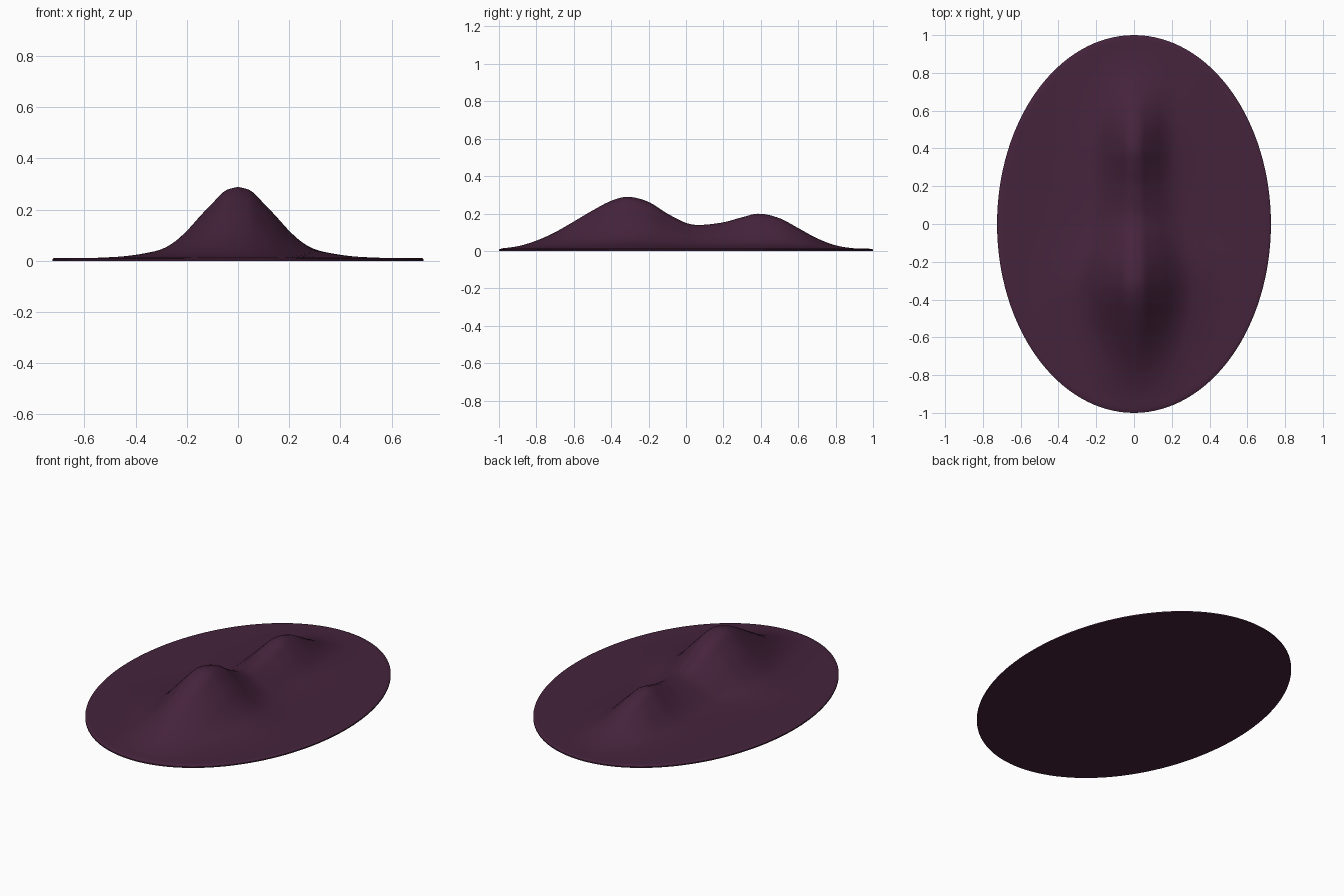
import bpy, bmesh, math

if "Cube" in bpy.data.objects:
    bpy.data.objects.remove(bpy.data.objects["Cube"])

A, B, RIM = 0.725, 1.0, 0.012
SEG, RINGS = 128, 56


def curve(pts, x):
    """Smooth interpolation through (x, value) points."""
    if x <= pts[0][0]:
        return pts[0][1]
    if x >= pts[-1][0]:
        return pts[-1][1]
    i = max(k for k in range(len(pts) - 1) if pts[k][0] <= x)

    def slope(k):
        a, b = pts[max(k - 1, 0)], pts[min(k + 1, len(pts) - 1)]
        return (b[1] - a[1]) / (b[0] - a[0])
    (x0, y0), (x1, y1) = pts[i], pts[i + 1]
    h = x1 - x0
    t = (x - x0) / h
    return ((2*t**3 - 3*t**2 + 1) * y0 + (t**3 - 2*t**2 + t) * h * slope(i)
            + (3*t**2 - 2*t**3) * y1 + (t**3 - t**2) * h * slope(i + 1))


# ridge height along y, cross falloff along x, and ridge width along y
RIDGE = [(-1, .012), (-.9, .025), (-.8, .055), (-.7, .10), (-.6, .157),
         (-.5, .216), (-.4, .268), (-.31, .289), (-.2, .262), (-.1, .2),
         (0, .15), (.07, .139), (.2, .153), (.3, .18), (.39, .199),
         (.5, .175), (.6, .122), (.7, .068), (.8, .03), (.9, .014), (1, .012)]
FALL = [(0, 1), (.05, .945), (.1, .77), (.15, .58), (.2, .38), (.25, .22),
        (.3, .12), (.37, .06), (.45, .02), (.55, 0)]
WIDTH = [(-1, .8), (-.7, .85), (-.3, 1), (0, .85), (.4, .72), (1, .75)]


def height(x, y):
    top = curve(RIDGE, y) - RIM
    return RIM + max(top, 0) * curve(FALL, abs(x) / curve(WIDTH, y))


bm = bmesh.new()


def ring(s, z=None):
    out = []
    for k in range(SEG):
        a = 2 * math.pi * k / SEG
        x, y = A * s * math.cos(a), B * s * math.sin(a)
        out.append(bm.verts.new((x, y, height(x, y) if z is None else z)))
    return out


# sculpted top, bevelled rim and flat underside
rings = [ring(0.975 * i / RINGS) for i in range(1, RINGS + 1)]
rings += [ring(0.992, RIM - .001), ring(1.0, 0.007), ring(1.0, 0.0)]
centre = bm.verts.new((0, 0, height(0, 0)))
for k in range(SEG):
    n = (k + 1) % SEG
    bm.faces.new((centre, rings[0][k], rings[0][n]))
    for a, b in zip(rings, rings[1:]):
        bm.faces.new((a[k], b[k], b[n], a[n]))
bm.faces.new(rings[-1][::-1])
bmesh.ops.recalc_face_normals(bm, faces=bm.faces)

mesh = bpy.data.meshes.new("mounded_oval_base")
bm.to_mesh(mesh)
bm.free()
base = bpy.data.objects.new("mounded_oval_base", mesh)
bpy.context.collection.objects.link(base)

mat = bpy.data.materials.new("dark_plum")
mat.diffuse_color = (0.06, 0.017, 0.045, 1)
mat.use_nodes = True
mat.node_tree.nodes["Principled BSDF"].inputs["Base Color"].default_value = mat.diffuse_color
mesh.materials.append(mat)

bpy.context.view_layer.objects.active = base
base.select_set(True)
bpy.ops.object.shade_smooth_by_angle(angle=math.radians(35))
